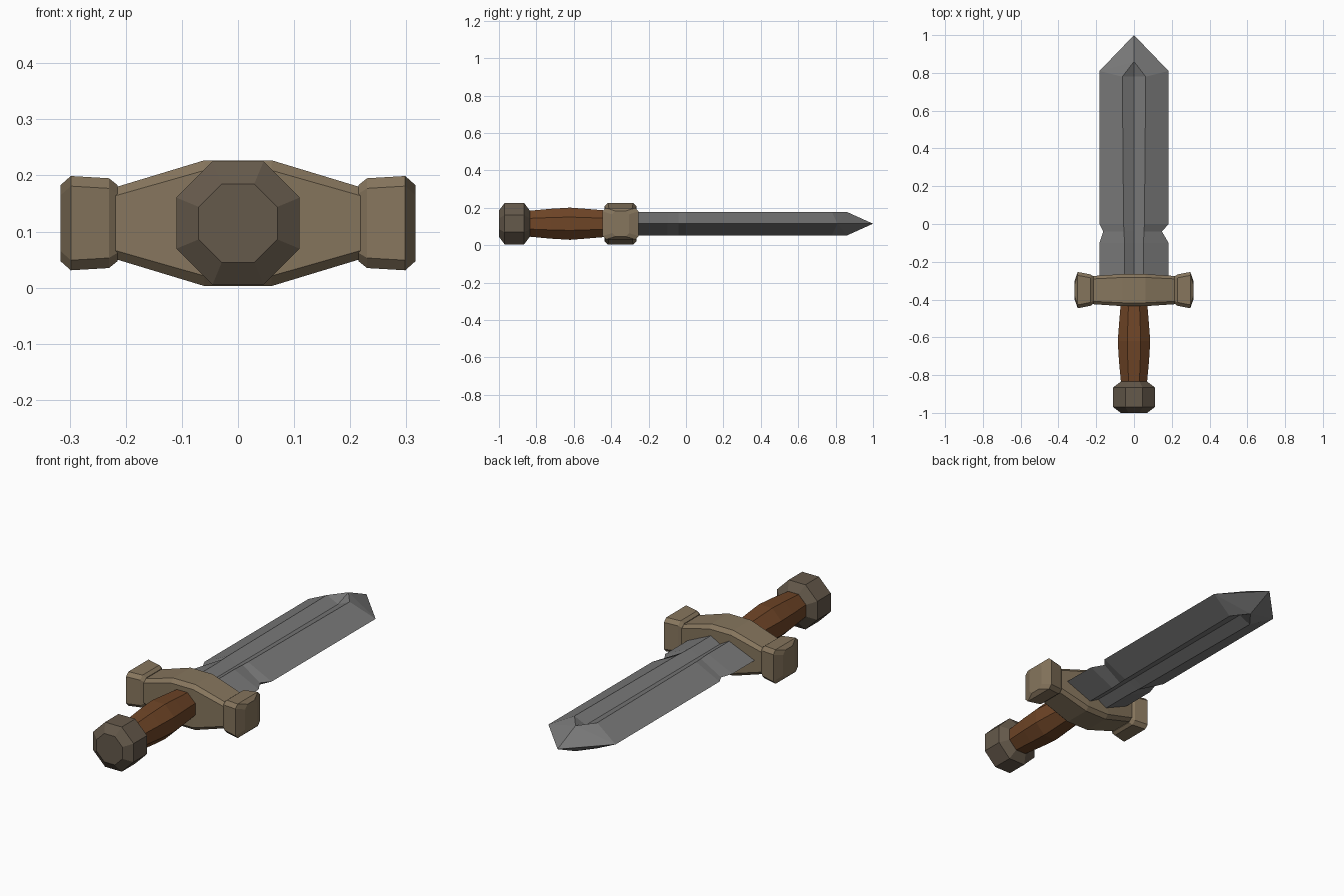
import bpy
import bmesh

old = bpy.data.objects.get("Cube")
if old:
    bpy.data.objects.remove(old, do_unlink=True)

MID = 0.115  # height of the sword's centre line


def material(name, color):
    m = bpy.data.materials.new(name)
    m.use_nodes = True
    m.diffuse_color = (*color, 1)
    m.node_tree.nodes["Principled BSDF"].inputs["Base Color"].default_value = (*color, 1)
    return m


steel = material("steel grey", (0.19, 0.19, 0.19))
brass = material("dull brass", (0.24, 0.18, 0.11))
wood = material("brown wood", (0.16, 0.06, 0.02))
iron = material("dark iron", (0.13, 0.10, 0.07))


def octagon(a, b, c):
    """Rectangle of half sizes a, b with corners chamfered by c."""
    return [(a, b - c), (a - c, b), (c - a, b), (-a, b - c),
            (-a, c - b), (c - a, -b), (a - c, -b), (a, c - b)]


def bridge(bm, rings):
    for r, s in zip(rings, rings[1:]):
        for i in range(len(r)):
            j = (i + 1) % len(r)
            bm.faces.new((r[i], r[j], s[j], s[i]))


def finish(name, bm, mat):
    bmesh.ops.recalc_face_normals(bm, faces=bm.faces)
    mesh = bpy.data.meshes.new(name)
    bm.to_mesh(mesh)
    bm.free()
    mesh.materials.append(mat)
    ob = bpy.data.objects.new(name, mesh)
    bpy.context.collection.objects.link(ob)
    return ob


def loft(name, sections, mat):
    """Skin a list of closed sections and cap both ends."""
    bm = bmesh.new()
    rings = [[bm.verts.new(p) for p in s] for s in sections]
    bridge(bm, rings)
    bm.faces.new(rings[0])
    bm.faces.new(rings[-1])
    return finish(name, bm, mat)


def turned(name, profile, mat):
    """Eight-sided part along y from (y, radius) pairs."""
    return loft(name, [[(x, y, MID + z) for x, z in octagon(r, r, r * 0.586)]
                       for y, r in profile], mat)


def crosswise(name, stations, mat, cy=-0.35):
    """Chamfered bar along x from (x, half depth, half height, chamfer)."""
    return loft(name, [[(x, cy + y, MID + z) for y, z in octagon(d, h, c)]
                       for x, d, h, c in stations], mat)


# Pommel and grip
turned("pommel", [(-1, 0.07), (-0.97, 0.11), (-0.865, 0.11), (-0.835, 0.07)], iron)
turned("grip", [(-0.85, 0.068), (-0.72, 0.08), (-0.62, 0.086),
                (-0.54, 0.08), (-0.42, 0.07)], wood)

# Crossguard: deep in the middle, tapering to flared end caps
half = [(0.06, 0.085, 0.112, 0.018), (0.225, 0.074, 0.062, 0.015)]
crosswise("guard", [(-x, *r) for x, *r in reversed(half)] + half, brass)
cap = [(0.215, 0.072, 0.068, 0.015), (0.23, 0.083, 0.08, 0.018),
       (0.298, 0.096, 0.084, 0.018), (0.316, 0.045, 0.068, 0.018)]
for side, word in ((1, "left"), (-1, "right")):
    crosswise(word + "_guard_cap", [(side * x, *r) for x, *r in cap], brass)

# Blade: diamond section with a fuller on both faces and a nick in each edge
W, H, FLOOR = 0.183, 0.063, 0.035
bm = bmesh.new()
rings = []
for y, nick_l, nick_r, f, shoulder in (
        (-0.38, 0, 0, 0.05, 0), (-0.10, 0, 0, 0.05, 0), (-0.04, 0.035, 0.02, 0.053, 0),
        (0.0, 0, 0, 0.055, 0), (0.78, 0, 0, 0.062, 0.03)):
    pts = [(nick_r - W, shoulder, 0), (-f, 0, H), (0, 0, FLOOR), (f, 0, H),
           (W - nick_l, shoulder, 0), (f, 0, -H), (0, 0, -FLOOR), (-f, 0, -H)]
    rings.append([bm.verts.new((x, y + dy, MID + z)) for x, dy, z in pts])
bridge(bm, rings)
bm.faces.new(rings[0])
end = rings[-1]
tip = bm.verts.new((0, 1, MID))
for sign, loop in ((1, end[0:5]), (-1, [end[4], end[5], end[6], end[7], end[0]])):
    apex = bm.verts.new((0, 0.86, MID + sign * H))
    for a, b in zip(loop, loop[1:]):
        bm.faces.new((a, b, apex))
    bm.faces.new((loop[0], apex, tip))
    bm.faces.new((loop[-1], tip, apex))
finish("blade", bm, steel)
